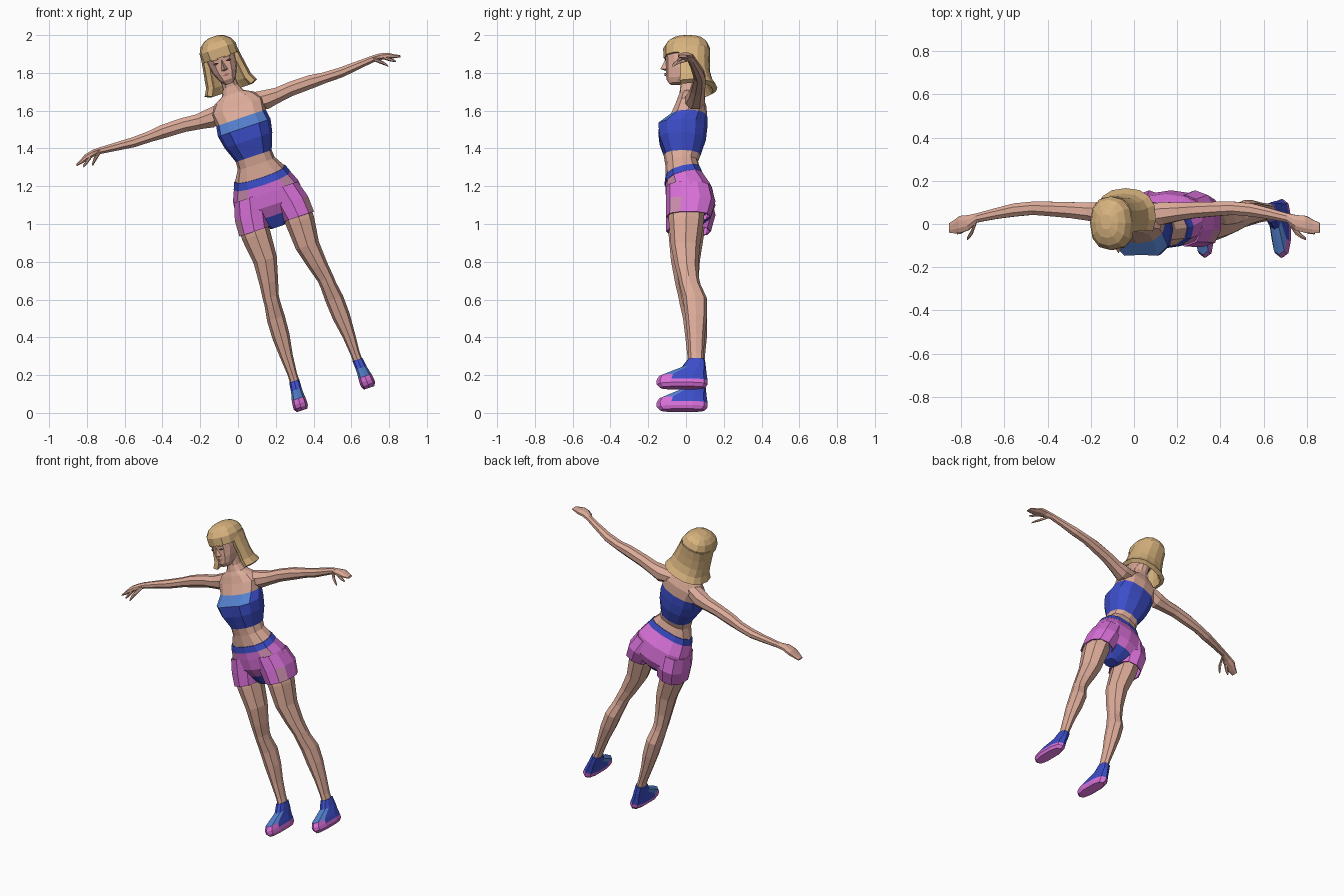
import bpy, bmesh, math
from mathutils import Matrix, Vector

# Colours
COLOURS = {
    "skin": (0.72, 0.41, 0.32), "hair": (0.68, 0.45, 0.21),
    "blue": (0.045, 0.075, 0.58), "light_blue": (0.09, 0.22, 0.62),
    "pink": (0.68, 0.16, 0.68), "dusty_pink": (0.60, 0.27, 0.42),
    "lip": (0.45, 0.17, 0.15), "dark_brown": (0.09, 0.05, 0.04),
}
MATS = {}
for n, c in COLOURS.items():
    MATS[n] = bpy.data.materials.new(n)
    MATS[n].diffuse_color = (*c, 1)

# The whole upright figure leans sideways
LEAN = Matrix.Translation((0.486, 0, 0.164)) @ Matrix.Rotation(math.radians(-18.6), 4, 'Y')


def finish(name, bm, colour):
    """Colour the faces by a rule, lean the part, make the object."""
    bmesh.ops.recalc_face_normals(bm, faces=bm.faces[:])
    me = bpy.data.meshes.new(name)
    used = []
    for f in bm.faces:
        c = colour(f.calc_center_median()) if callable(colour) else colour
        if c not in used:
            used.append(c)
        f.material_index = used.index(c)
    bm.transform(LEAN)
    bm.to_mesh(me)
    bm.free()
    for c in used:
        me.materials.append(MATS[c])
    ob = bpy.data.objects.new(name, me)
    bpy.context.collection.objects.link(ob)
    return ob


def skin_rings(name, rings, colour, side=1, closed=True, caps=True):
    bm = bmesh.new()
    vs = [[bm.verts.new((p[0] * side, p[1], p[2])) for p in r] for r in rings]
    n = len(vs[0])
    for a, b in zip(vs, vs[1:]):
        for i in range(n if closed else n - 1):
            j = (i + 1) % n
            bm.faces.new((a[i], a[j], b[j], b[i]))
    if caps:
        bm.faces.new(vs[0])
        bm.faces.new(vs[-1])
    return finish(name, bm, colour)


def spow(v, p):
    return math.copysign(abs(v) ** p, v)


def zring(z, cx, hw, yf, yb, n=12, tilt=0, cleft=0, p=0.85):
    """Horizontal section: centre, half width, front and back y."""
    pts = []
    for i in range(n):
        a = -math.pi / 2 + 2 * math.pi * i / n
        y = (yf + yb) / 2 + (yb - yf) / 2 * spow(math.sin(a), p)
        if i == 0:
            y += cleft
        pts.append((cx + hw * spow(math.cos(a), p), y, z + tilt * y))
    return pts


def xring(x, cy, cz, ry, rz, n=8):
    """Section across an arm or finger."""
    return [(x, cy + ry * math.cos(2 * math.pi * (i + .5) / n),
             cz + rz * math.sin(2 * math.pi * (i + .5) / n)) for i in range(n)]


def plate(name, pts, colour, side=1):
    bm = bmesh.new()
    bm.faces.new([bm.verts.new((x * side, y, z)) for x, y, z in pts])
    return finish(name, bm, colour)


# Upper body: neck, shoulders, top, bare waist
def upper_colour(c):
    if 1.262 < c.z < 1.475:
        return "light_blue" if c.z > 1.435 and c.y < -0.06 else "blue"
    return "skin"


skin_rings("upper_body", [
    zring(1.71, 0, .042, -.035, .06), zring(1.65, 0, .042, -.03, .062),
    zring(1.61, 0, .062, -.035, .075), zring(1.585, 0, .11, -.045, .09),
    zring(1.54, 0, .148, -.06, .108), zring(1.475, 0, .138, -.09, .113),
    zring(1.42, 0, .147, -.163, .113, cleft=.02),
    zring(1.35, 0, .133, -.155, .105, cleft=.015),
    zring(1.262, 0, .100, -.118, .076), zring(1.225, 0, .103, -.11, .064, tilt=.1),
    zring(1.165, 0, .139, -.107, .076, tilt=.25)], upper_colour)


# Waistband, shorts seat and crotch
def seat_colour(c):
    if c.z < .94:
        return "blue"
    if c.z > 1.08 - .3 * min(0, c.y) * -1 and abs(abs(c.x) - .10) < .025 and c.z < 1.1:
        return "dusty_pink"
    return "pink"


skin_rings("waistband", [
    zring(1.167, 0, .143, -.111, .080, tilt=.25),
    zring(1.128, 0, .158, -.114, .094, tilt=.25)], "blue")
skin_rings("shorts_seat", [
    zring(1.13, 0, .156, -.110, .092, tilt=.25), zring(1.065, 0, .182, -.108, .140, tilt=.1),
    zring(.985, 0, .190, -.100, .156), zring(.93, 0, .13, -.07, .135),
    zring(.865, 0, .035, -.03, .06)], seat_colour)


def hem_colour(c):
    return "dusty_pink" if c.z < .95 and abs(c.x) > .15 and c.y < -.045 else "pink"


for s, tag in ((1, "left"), (-1, "right")):
    # Flared shorts leg with an open hem
    leg_hem = skin_rings("shorts_leg_" + tag, [
        zring(1.06, .092, .089, -.104, .135, 10), zring(.97, .112, .096, -.106, .156, 10),
        zring(.882, .124, .088, -.106, .132, 10)], hem_colour, s, caps=False)
    m = leg_hem.modifiers.new("cloth", 'SOLIDIFY')
    m.thickness = .008

    # Leg from thigh to ankle
    skin_rings("leg_" + tag, [
        zring(z, cx, hw, yf, yb, 8, p=.95) for z, cx, hw, yf, yb in (
            (.96, .118, .080, -.09, .10), (.86, .122, .078, -.092, .095),
            (.72, .118, .064, -.08, .074), (.60, .138, .051, -.058, .065),
            (.525, .153, .044, -.04, .07), (.49, .156, .043, -.034, .078),
            (.41, .163, .049, -.016, .112), (.31, .168, .047, -.004, .111),
            (.20, .174, .034, .008, .10), (.10, .175, .025, .014, .094),
            (.03, .177, .026, .014, .095))], "skin", s)

    # Shoe: bevelled sole, pink toe cap, blue upper with a lighter tongue
    def shoe_colour(c):
        if c.z < -.055 or (c.y < -.10 and c.z < -.025):
            return "pink"
        return "light_blue" if c.y < -.02 and c.z > -.03 and abs(abs(c.x) - .185) < .03 else "blue"

    skin_rings("shoe_" + tag, [
        zring(z, cx, hw, yf, yb, 10, p=.75) for z, cx, hw, yf, yb in (
            (-.096, .187, .030, -.138, .10), (-.078, .188, .041, -.155, .115),
            (-.056, .187, .041, -.157, .115), (-.030, .186, .038, -.143, .111),
            (-.008, .184, .034, -.09, .108), (.018, .181, .031, -.025, .106),
            (.065, .177, .029, .008, .10))], shoe_colour, s)

    # Arm and flat hand
    skin_rings("arm_" + tag, [
        xring(*r) for r in (
            (.07, .04, 1.545, .055, .045), (.15, .05, 1.525, .056, .056),
            (.22, .057, 1.527, .045, .044), (.30, .064, 1.536, .040, .041),
            (.41, .070, 1.538, .036, .039), (.49, .073, 1.535, .033, .031),
            (.58, .065, 1.534, .033, .029), (.67, .048, 1.541, .027, .024),
            (.76, .028, 1.548, .023, .019), (.80, .006, 1.547, .038, .019),
            (.845, -.002, 1.538, .043, .018), (.875, -.012, 1.525, .034, .012),
            (.905, -.018, 1.515, .024, .006))], "skin", s)
    skin_rings("thumb_" + tag, [
        xring(*r, 6) for r in (
            (.765, .01, 1.545, .014, .012), (.79, -.035, 1.525, .015, .013),
            (.81, -.055, 1.507, .012, .011), (.826, -.068, 1.488, .007, .006))], "skin", s)
    skin_rings("finger_" + tag, [
        xring(*r, 6) for r in (
            (.82, -.02, 1.535, .014, .012), (.85, -.035, 1.513, .012, .010),
            (.873, -.042, 1.498, .007, .006))], "skin", s)

    # Eye and brow plates
    plate("eye_" + tag, [(.019, -.112, 1.786), (.035, -.111, 1.780), (.050, -.103, 1.786),
                         (.036, -.112, 1.794)], "dark_brown", s)
    plate("brow_" + tag, [(.014, -.114, 1.804), (.052, -.105, 1.807),
                          (.050, -.107, 1.813), (.016, -.116, 1.811)], "hair", s)

# Head, nose and mouth
skin_rings("head", [
    zring(1.665, 0, .022, -.088, -.02), zring(1.69, 0, .044, -.104, .03),
    zring(1.735, 0, .065, -.106, .07), zring(1.785, 0, .077, -.106, .09),
    zring(1.84, 0, .082, -.114, .09)], "skin")
bm = bmesh.new()
top, tip, under, l, r = [bm.verts.new(p) for p in (
    (0, -.110, 1.80), (0, -.136, 1.748), (0, -.102, 1.737), (-.018, -.102, 1.742), (.018, -.102, 1.742))]
for tri in ((top, tip, l), (top, r, tip), (tip, under, l), (tip, r, under)):
    bm.faces.new(tri)
finish("nose", bm, "skin")
plate("lips", [(-.022, -.104, 1.717), (0, -.113, 1.708), (.022, -.104, 1.717), (0, -.113, 1.725)], "lip")

# Hair: crown with fringe, and a curtain flaring at the shoulders
skin_rings("hair_crown", [
    zring(1.812, 0, .100, -.119, .122), zring(1.862, 0, .101, -.121, .128),
    zring(1.896, 0, .084, -.10, .113), zring(1.918, 0, .056, -.065, .085),
    zring(1.929, 0, .026, -.025, .045)], "hair")


def hair_arc(z, hw, yc, back, n=11):
    pts = []
    for i in range(n):
        a = math.radians(-28 + 236 * i / (n - 1))
        pts.append((hw * spow(math.cos(a), .85), yc + (back - yc) * spow(math.sin(a), .85), z))
    return pts


curtain = skin_rings("hair_curtain", [
    hair_arc(1.85, .100, .02, .128), hair_arc(1.79, .108, .02, .126),
    hair_arc(1.73, .118, .025, .128), hair_arc(1.68, .126, .03, .142),
    hair_arc(1.642, .147, .035, .166)], "hair", closed=False, caps=False)
m = curtain.modifiers.new("thickness", 'SOLIDIFY')
m.thickness = .028
m.offset = -1
